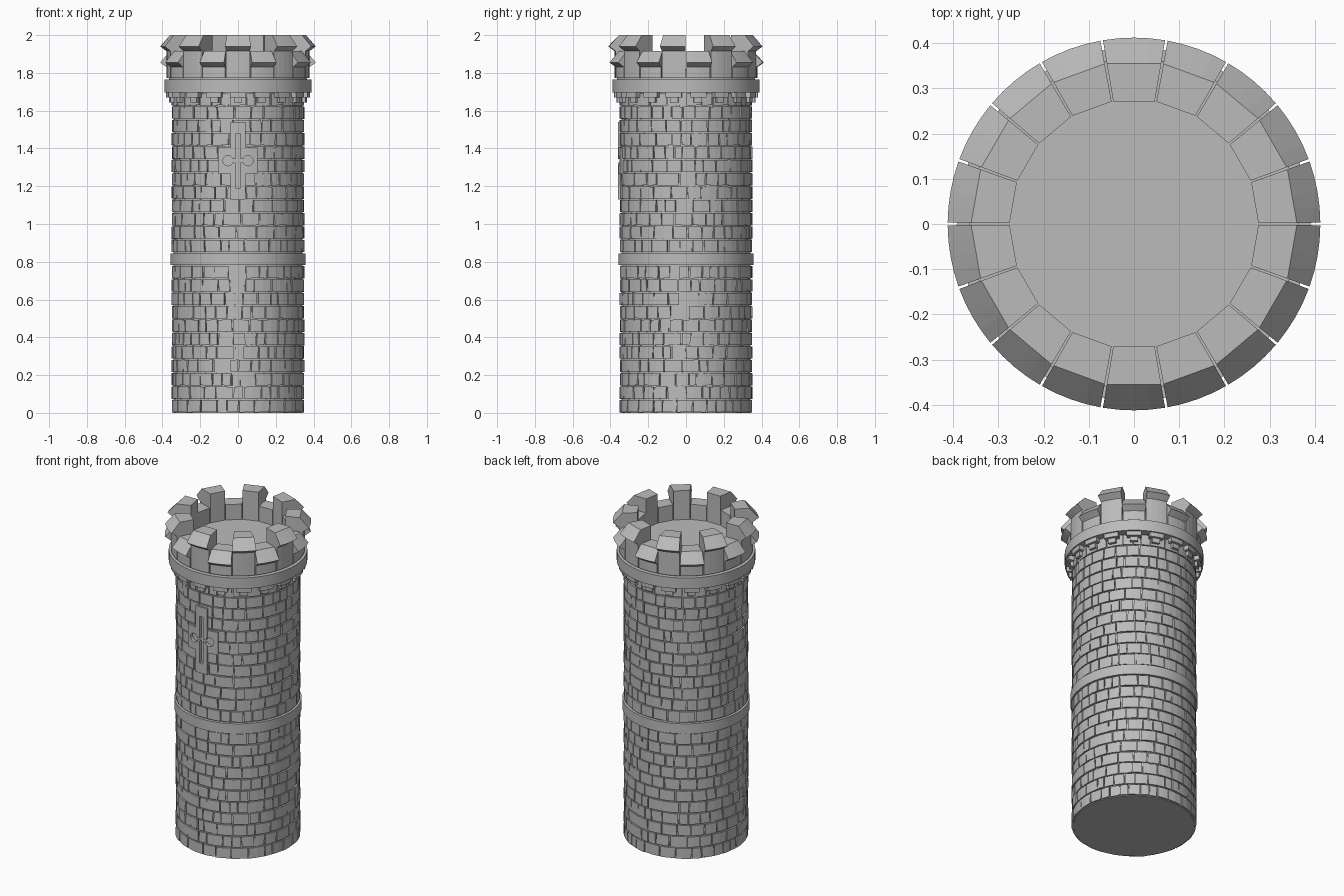
import bpy, bmesh, math, random
from math import pi, sin, cos, radians

random.seed(4)
if "Cube" in bpy.data.objects:
    bpy.data.objects.remove(bpy.data.objects["Cube"], do_unlink=True)

stone = bpy.data.materials.new("grey stone")
stone.use_nodes = True
grey = (0.5, 0.5, 0.5, 1)
stone.diffuse_color = grey
stone.node_tree.nodes["Principled BSDF"].inputs["Base Color"].default_value = grey


def finish(bm, name):
    bmesh.ops.recalc_face_normals(bm, faces=bm.faces[:])
    mesh = bpy.data.meshes.new(name)
    bm.to_mesh(mesh)
    bm.free()
    mesh.materials.append(stone)
    ob = bpy.data.objects.new(name, mesh)
    bpy.context.collection.objects.link(ob)
    return ob


def arc_block(bm, profile, a0, a1, segs=2, flat_below=0.0, jitter=0.0):
    """Sweep a closed (radius, z) profile between two angles."""
    mid, rings = (a0 + a1) / 2, []
    skew = [random.uniform(-jitter, jitter) for _ in profile]
    lift = random.uniform(-jitter, jitter)
    for i in range(segs + 1):
        t = i / segs
        a = a0 + (a1 - a0) * t
        ring = []
        for (r, z), s in zip(profile, skew):
            k = cos((a1 - a0) / 2) / cos(a - mid) if r < flat_below else 1
            b = a + s * 2.5
            dz = lift * (t - 0.5)
            ring.append(bm.verts.new((r * k * cos(b), r * k * sin(b), z + dz)))
        rings.append(ring)
    n = len(profile)
    for p, q in zip(rings, rings[1:]):
        for j in range(n):
            bm.faces.new((p[j], p[(j + 1) % n], q[(j + 1) % n], q[j]))
    bm.faces.new(rings[0])
    bm.faces.new(rings[-1][::-1])


def rect(r0, r1, z0, z1):
    return [(r0, z0), (r1, z0), (r1, z1), (r0, z1)]


def drum(name, radius, z0, z1):
    bpy.ops.mesh.primitive_cylinder_add(vertices=72, radius=radius, depth=z1 - z0,
                                        location=(0, 0, (z0 + z1) / 2))
    ob = bpy.context.object
    ob.name = name
    ob.data.materials.append(stone)
    bpy.ops.object.shade_smooth_by_angle(angle=radians(30))
    return ob


# Solid core, middle band, ledge and parapet floor
drum("tower_core", 0.341, 0, 1.7)
drum("middle_band", 0.358, 0.782, 0.845)
drum("parapet_ledge", 0.39, 1.697, 1.765)
drum("parapet_floor", 0.365, 1.75, 1.82)


# Courses of irregular bricks
def brick_courses(name, z0, z1, rows):
    bm = bmesh.new()
    h = (z1 - z0) / rows
    for row in range(rows):
        z = z0 + row * h
        widths = [random.uniform(0.6, 1.5) for _ in range(30)]
        scale = 2 * pi / sum(widths)
        a = random.uniform(0, 1)
        for w in widths:
            end = a + w * scale
            r = 0.350 + random.uniform(-0.002, 0.003)
            arc_block(bm, rect(0.335, r, z + 0.004, z + h - 0.003),
                      a + 0.008, end - 0.008, jitter=0.003)
            a = end
    return finish(bm, name)


brick_courses("lower_bricks", 0, 0.78, 11)
upper = brick_courses("upper_bricks", 0.848, 1.695, 12)

# Arrow slit surround: a cross of thin curved slabs
front = -pi / 2
slabs = []
for name, half, z0, z1, r in (("slit_upright", 0.11, 1.13, 1.54, 0.361),
                              ("slit_arms", 0.29, 1.265, 1.405, 0.360)):
    bm = bmesh.new()
    arc_block(bm, rect(0.335, r, z0, z1), front - half, front + half, 8)
    slabs.append(finish(bm, name))


# Cutters for the cross-shaped slit with round ends
def cut_slit(cutter):
    cutter.hide_render = True
    for ob in slabs + [upper]:
        mod = ob.modifiers.new("slit", "BOOLEAN")
        mod.object, mod.solver = cutter, "EXACT"
        bpy.context.view_layer.objects.active = ob
        bpy.ops.object.modifier_apply(modifier=mod.name)
    bpy.data.objects.remove(cutter, do_unlink=True)


for sx, sz in ((0.024, 0.29), (0.08, 0.018)):
    bpy.ops.mesh.primitive_cube_add(size=1, location=(0, -0.37, 1.335))
    bpy.context.object.scale = (sx, 0.08, sz)
    bpy.context.view_layer.update()
    cut_slit(bpy.context.object)
for side in (-1, 1):
    bpy.ops.mesh.primitive_cylinder_add(vertices=16, radius=0.027, depth=0.08,
                                        location=(side * 0.053, -0.37, 1.335),
                                        rotation=(pi / 2, 0, 0))
    bpy.context.view_layer.update()
    cut_slit(bpy.context.object)

# Stepped corbels under the ledge
bm = bmesh.new()
for i in range(18):
    a = front + i * pi / 9
    arc_block(bm, rect(0.33, 0.382, 1.67, 1.7), a - 0.11, a + 0.11)
    arc_block(bm, rect(0.33, 0.367, 1.642, 1.672), a - 0.06, a + 0.06)
finish(bm, "corbels")


# Battlements: tall and low capped blocks in turn
def battlement(name, start, top):
    bm = bmesh.new()
    profile = [(0.275, 1.772), (0.378, 1.772), (0.378, top - 0.085),
               (0.412, top - 0.06), (0.36, top), (0.275, top)]
    for i in range(9):
        a = front + start + i * 2 * pi / 9
        arc_block(bm, profile, a - pi / 18 + 0.007, a + pi / 18 - 0.007, 4, 0.365)
    return finish(bm, name)


battlement("merlons", 0, 2.0)
battlement("crenels", pi / 9, 1.915)
